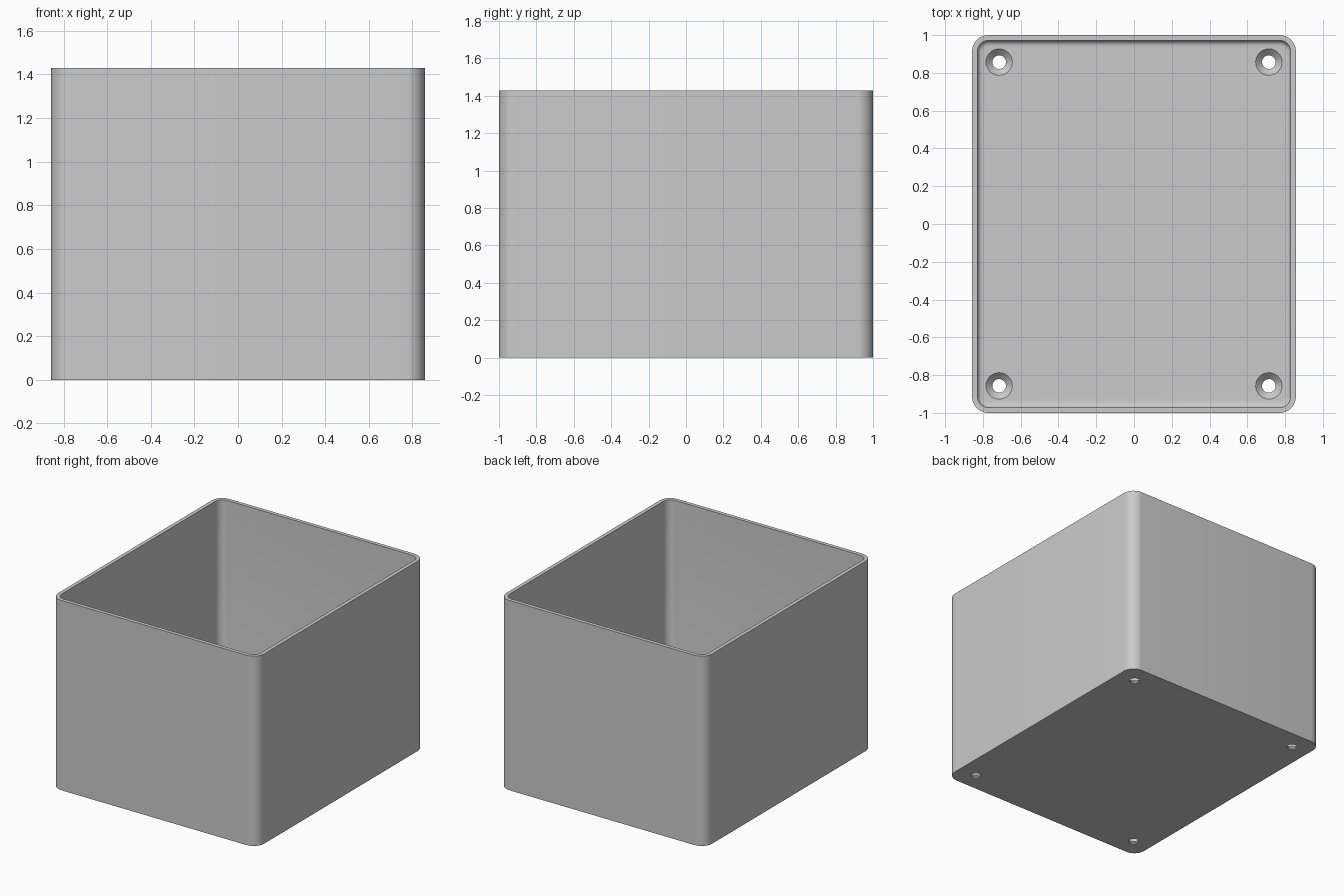
import bpy
import bmesh
from math import cos, sin, pi, radians

cube = bpy.data.objects.get("Cube")
if cube:
    bpy.data.objects.remove(cube)

HALF_X, HALF_Y, HEIGHT = 0.857, 1.0, 1.429
CORNER, WALL, FLOOR, FILLET = 0.086, 0.0286, 0.043, 0.0286
HOLE_X, HOLE_Y = 0.714, 0.857

grey = bpy.data.materials.new("plain_grey")
grey.use_nodes = True
grey.diffuse_color = (0.6, 0.6, 0.6, 1)
grey.node_tree.nodes["Principled BSDF"].inputs["Base Color"].default_value = (0.6, 0.6, 0.6, 1)


def rounded_ring(bm, inset, z, steps=10):
    """Rounded rectangle, moved inward by inset."""
    r = CORNER - inset
    cx, cy = HALF_X - CORNER, HALF_Y - CORNER
    ring = []
    for k, (sx, sy) in enumerate([(1, 1), (-1, 1), (-1, -1), (1, -1)]):
        for i in range(steps + 1):
            a = (k + i / steps) * pi / 2
            ring.append(bm.verts.new((sx * cx + r * cos(a), sy * cy + r * sin(a), z)))
    return ring


def circle_ring(bm, x, y, r, z, steps=32):
    return [bm.verts.new((x + r * cos(2 * pi * i / steps), y + r * sin(2 * pi * i / steps), z))
            for i in range(steps)]


def skin(bm, rings):
    """Join successive rings with quads and cap both ends."""
    for a, b in zip(rings, rings[1:]):
        n = len(a)
        for i in range(n):
            j = (i + 1) % n
            bm.faces.new((a[i], a[j], b[j], b[i]))
    bm.faces.new(rings[0][::-1])
    bm.faces.new(rings[-1])


def finish(bm, name):
    bmesh.ops.recalc_face_normals(bm, faces=bm.faces[:])
    mesh = bpy.data.meshes.new(name)
    bm.to_mesh(mesh)
    bm.free()
    mesh.materials.append(grey)
    obj = bpy.data.objects.new(name, mesh)
    bpy.context.collection.objects.link(obj)
    return obj


# Open box: outer wall, rim, inner wall, floor fillet and floor
bm = bmesh.new()
rings = [rounded_ring(bm, 0, 0), rounded_ring(bm, 0, HEIGHT), rounded_ring(bm, WALL, HEIGHT)]
for i in range(7):
    a = i / 6 * pi / 2
    rings.append(rounded_ring(bm, WALL + FILLET * (1 - cos(a)), FLOOR + FILLET * (1 - sin(a))))
skin(bm, rings)
box = finish(bm, "open_box")

# Countersunk screw holes in the four floor corners
bm = bmesh.new()
for sx in (-1, 1):
    for sy in (-1, 1):
        x, y = sx * HOLE_X, sy * HOLE_Y
        profile = [(0.036, -0.05), (0.036, FLOOR - 0.034), (0.07, FLOOR), (0.07, FLOOR + 0.05)]
        skin(bm, [circle_ring(bm, x, y, r, z) for r, z in profile])
cutter = finish(bm, "screw_hole_cutter")
cutter.hide_render = True

cut = box.modifiers.new("screw_holes", "BOOLEAN")
cut.operation = "DIFFERENCE"
cut.solver = "EXACT"
cut.object = cutter

bpy.ops.object.select_all(action="DESELECT")
box.select_set(True)
bpy.context.view_layer.objects.active = box
bpy.ops.object.modifier_apply(modifier=cut.name)
bpy.data.objects.remove(cutter)
bpy.ops.object.shade_smooth_by_angle(angle=radians(30))
